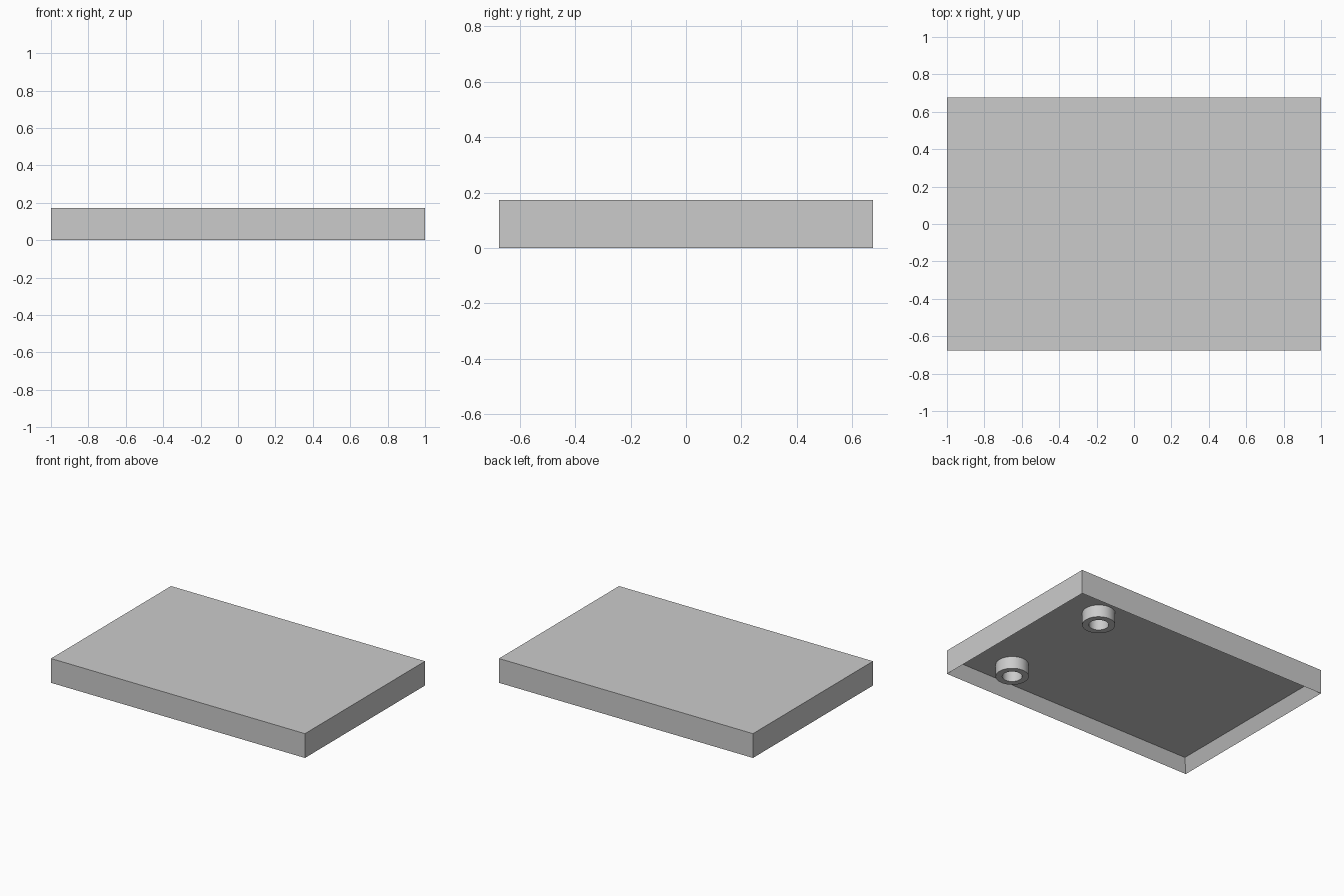
import bpy
import bmesh
import math

LENGTH, WIDTH, HEIGHT = 2.0, 1.35, 0.173
WALL, DEPTH = 0.044, 0.087

if "Cube" in bpy.data.objects:
    bpy.data.objects.remove(bpy.data.objects["Cube"], do_unlink=True)

grey = bpy.data.materials.new("light grey")
grey.use_nodes = True
color = (0.6, 0.6, 0.6, 1)
grey.diffuse_color = color
grey.node_tree.nodes["Principled BSDF"].inputs["Base Color"].default_value = color


def finish(bm, name, location=(0, 0, 0)):
    mesh = bpy.data.meshes.new(name)
    bmesh.ops.recalc_face_normals(bm, faces=bm.faces)
    bm.to_mesh(mesh)
    bm.free()
    mesh.materials.append(grey)
    obj = bpy.data.objects.new(name, mesh)
    obj.location = location
    bpy.context.collection.objects.link(obj)
    return obj


# Shallow tray, open underneath: inset the bottom face and push it up
bm = bmesh.new()
bmesh.ops.create_cube(bm, size=1)
for v in bm.verts:
    v.co.x *= LENGTH
    v.co.y *= WIDTH
    v.co.z = (v.co.z + 0.5) * HEIGHT
bottom = min(bm.faces, key=lambda f: f.calc_center_median().z)
bmesh.ops.inset_region(bm, faces=[bottom], thickness=WALL, use_even_offset=True)
bmesh.ops.translate(bm, verts=bottom.verts, vec=(0, 0, DEPTH))
finish(bm, "cover_shell")


# Hollow round bosses under the cover, spun from a tube profile
def boss(name, x, y, outer=0.106, inner=0.064):
    bm = bmesh.new()
    profile = [(outer, DEPTH), (outer, 0), (inner, 0), (inner, DEPTH)]
    verts = [bm.verts.new((r, 0, z)) for r, z in profile]
    edges = [bm.edges.new(pair) for pair in zip(verts, verts[1:])]
    bmesh.ops.spin(bm, geom=verts + edges, cent=(0, 0, 0), axis=(0, 0, 1),
                   angle=math.tau, steps=48, use_merge=True)
    bmesh.ops.remove_doubles(bm, verts=bm.verts, dist=0.0001)
    obj = finish(bm, name, (x, y, 0))
    bpy.ops.object.select_all(action="DESELECT")
    obj.select_set(True)
    bpy.context.view_layer.objects.active = obj
    bpy.ops.object.shade_smooth_by_angle(angle=math.radians(30))


for side, y in (("front", -0.432), ("back", 0.432)):
    boss(side + "_boss", 0.658, y)
